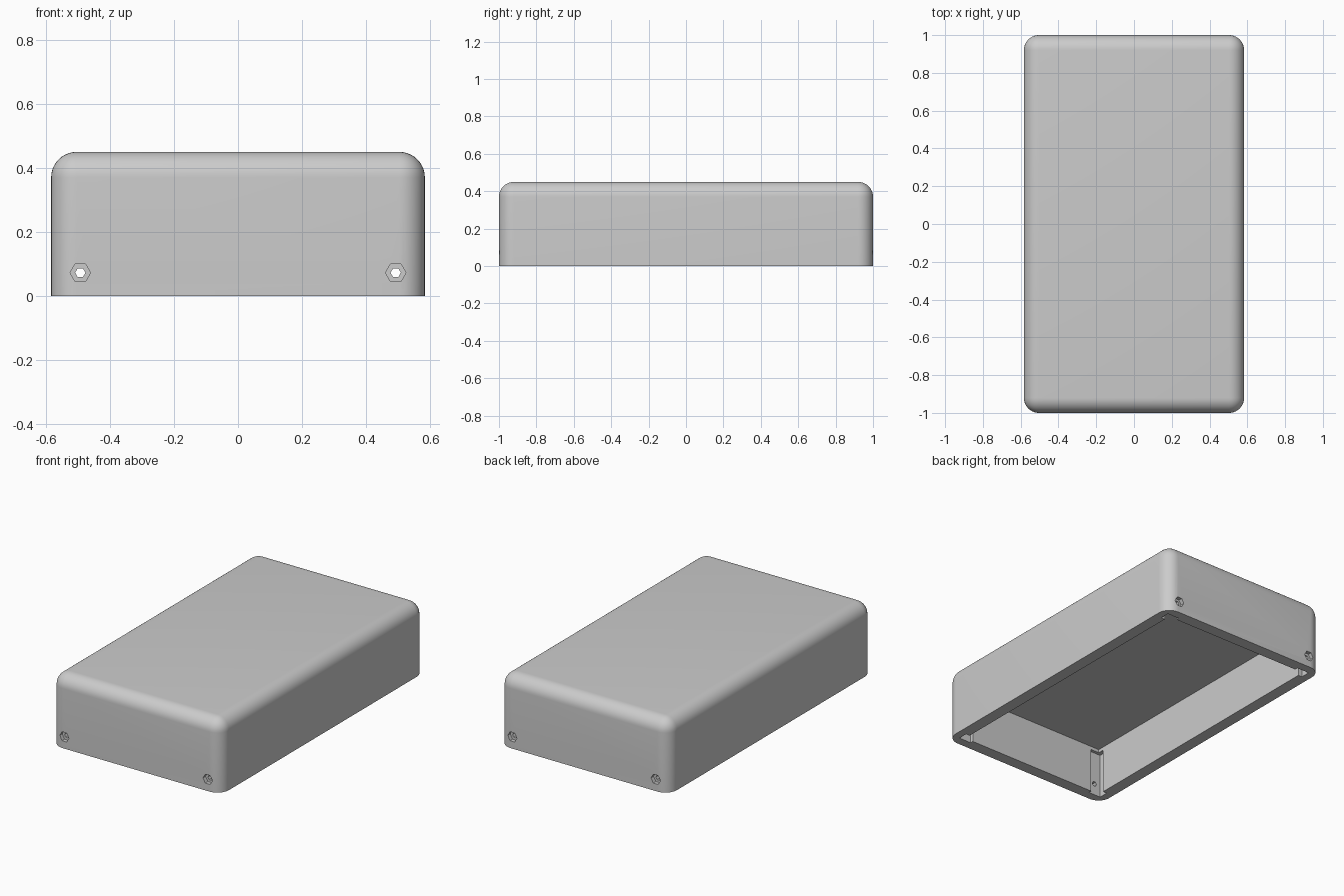
import bpy, bmesh
from math import radians
from mathutils import Matrix, Vector

cube = bpy.data.objects.get("Cube")
if cube:
    bpy.data.objects.remove(cube, do_unlink=True)

HALF_X, HALF_Y, HEIGHT = 0.583, 1.0, 0.45
RADIUS, WALL, CEILING = 0.08, 0.075, 0.30
SCREW_X, SCREW_Z = 0.492, 0.073

grey = bpy.data.materials.new("light grey plastic")
grey.use_nodes = True
grey.diffuse_color = (0.6, 0.6, 0.6, 1)
grey.node_tree.nodes["Principled BSDF"].inputs["Base Color"].default_value = (0.6, 0.6, 0.6, 1)


def make_object(name, bm):
    bmesh.ops.recalc_face_normals(bm, faces=bm.faces)
    mesh = bpy.data.meshes.new(name)
    bm.to_mesh(mesh)
    bm.free()
    mesh.materials.append(grey)
    obj = bpy.data.objects.new(name, mesh)
    bpy.context.collection.objects.link(obj)
    return obj


def box_mesh(low, high):
    low, high = Vector(low), Vector(high)
    bm = bmesh.new()
    place = Matrix.Translation((low + high) / 2) @ Matrix.Diagonal((*(high - low), 1))
    bmesh.ops.create_cube(bm, size=1, matrix=place)
    return bm


def hex_mesh(x, y, radius, depth):
    # Hexagonal prism along y, with points to the left and right
    bm = bmesh.new()
    turn = Matrix.Rotation(radians(90), 4, 'X') @ Matrix.Rotation(radians(30), 4, 'Z')
    bmesh.ops.create_cone(bm, cap_ends=True, segments=6, radius1=radius, radius2=radius,
                          depth=depth, matrix=Matrix.Translation((x, y, SCREW_Z)) @ turn)
    return bm


def cut(target, name, bm):
    cutter = make_object(name, bm)
    cutter.hide_render = True
    mod = target.modifiers.new(name, 'BOOLEAN')
    mod.operation = 'DIFFERENCE'
    mod.solver = 'EXACT'
    mod.object = cutter
    bpy.context.view_layer.objects.active = target
    bpy.ops.object.modifier_apply(modifier=mod.name)
    bpy.data.objects.remove(cutter, do_unlink=True)


# Outer shell: rounded on the uprights and around the top, sharp at the base
bm = box_mesh((-HALF_X, -HALF_Y, 0), (HALF_X, HALF_Y, HEIGHT))
rounded = [e for e in bm.edges if any(v.co.z > 0.1 for v in e.verts)]
bmesh.ops.bevel(bm, geom=rounded, offset=RADIUS, segments=10, profile=0.5, affect='EDGES')
shell = make_object("enclosure_shell", bm)

# Open cavity underneath
ix, iy = HALF_X - WALL, HALF_Y - WALL
cut(shell, "cavity", box_mesh((-ix, -iy, -0.1), (ix, iy, CEILING)))

# Corner pockets with a nut recess and a screw hole through the end wall
for sx in (-1, 1):
    for sy in (-1, 1):
        xs = sorted((sx * 0.45, sx * 0.535))
        ys = sorted((sy * 0.885, sy * 0.945))
        cut(shell, "corner_pocket", box_mesh((xs[0], ys[0], -0.1), (xs[1], ys[1], 0.28)))
        cut(shell, "nut_recess", hex_mesh(sx * SCREW_X, sy * HALF_Y, 0.032, 0.05))
        cut(shell, "screw_hole", hex_mesh(sx * SCREW_X, sy * 0.97, 0.016, 0.1))

# Smooth the rounded edges only
bpy.ops.object.select_all(action='DESELECT')
shell.select_set(True)
bpy.context.view_layer.objects.active = shell
bpy.ops.object.shade_smooth_by_angle(angle=radians(30))
